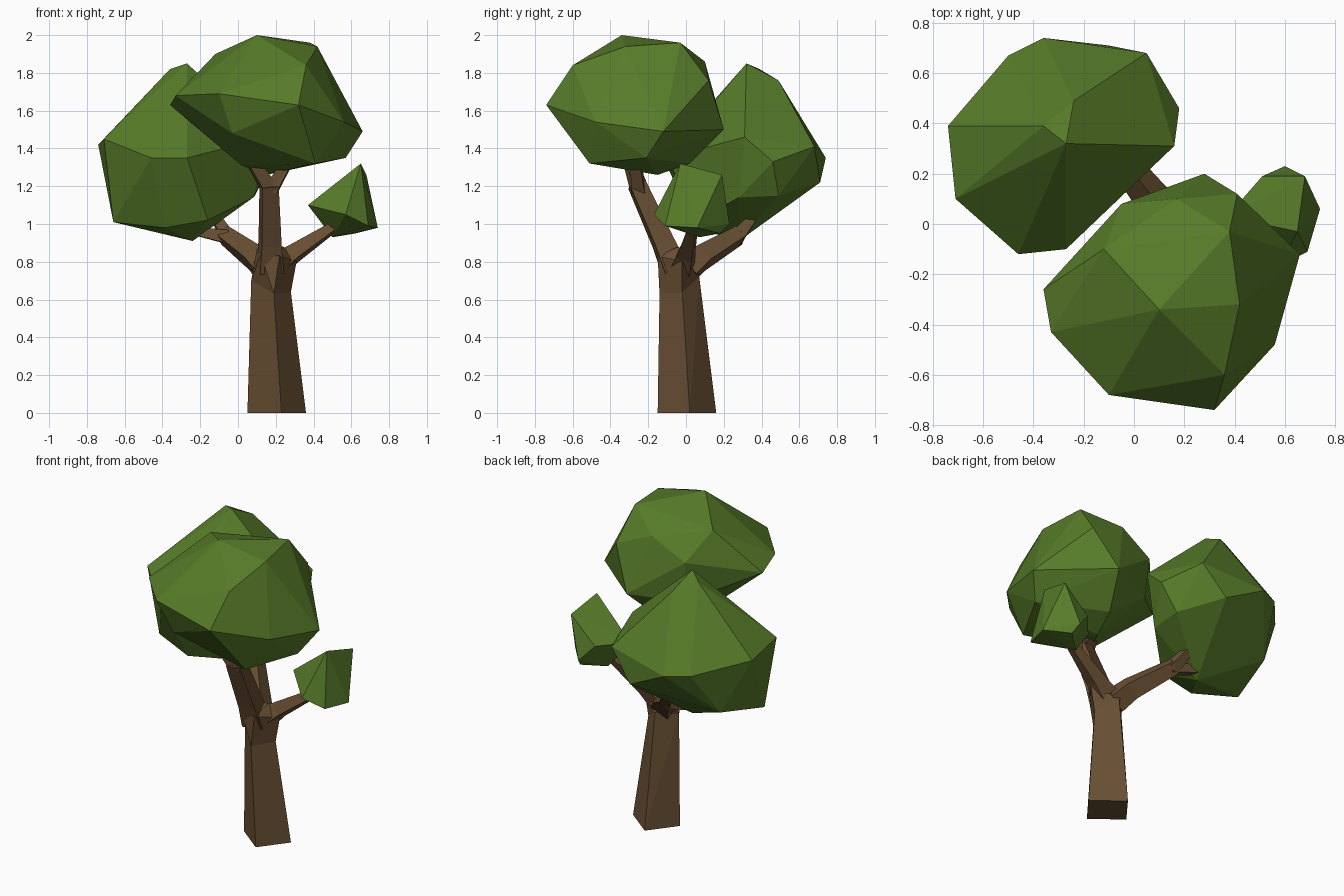
import bpy, bmesh, math
from mathutils import Vector


def material(name, rgb):
    m = bpy.data.materials.new(name)
    m.diffuse_color = (*rgb, 1)
    return m


LEAF = material("leaf_green", (0.095, 0.2, 0.022))
BARK = material("bark_brown", (0.14, 0.078, 0.033))


def finish(bm, name, mat):
    bmesh.ops.recalc_face_normals(bm, faces=bm.faces)
    me = bpy.data.meshes.new(name)
    bm.to_mesh(me)
    bm.free()
    me.materials.append(mat)
    bpy.context.collection.objects.link(bpy.data.objects.new(name, me))


def hull(name, pts, mat):
    """Faceted solid wrapped around a few corner points."""
    bm = bmesh.new()
    for p in pts:
        bm.verts.new(p)
    res = bmesh.ops.convex_hull(bm, input=bm.verts)
    loose = {g for g in res["geom_interior"] + res["geom_unused"]
             if isinstance(g, bmesh.types.BMVert)}
    bmesh.ops.delete(bm, geom=list(loose), context='VERTS')
    bmesh.ops.dissolve_limit(bm, angle_limit=math.radians(4),
                             verts=bm.verts, edges=bm.edges)
    finish(bm, name, mat)


def limb(name, path):
    """Four-sided tapering branch along (x, y, z, radius) stations."""
    bm = bmesh.new()
    pts = [Vector(p[:3]) for p in path]
    rings = []
    for i, p in enumerate(pts):
        t = (pts[min(i + 1, len(pts) - 1)] - pts[max(i - 1, 0)]).normalized()
        u = t.cross(Vector((0.35, -0.9, 0.25))).normalized()
        v = t.cross(u)
        r = path[i][3]
        rings.append([bm.verts.new(p + r * (math.cos(a) * u + math.sin(a) * v))
                      for a in (k * math.pi / 2 + 0.5 for k in range(4))])
    for a, b in zip(rings, rings[1:]):
        for k in range(4):
            bm.faces.new((a[k], a[(k + 1) % 4], b[(k + 1) % 4], b[k]))
    bm.faces.new(rings[0])
    bm.faces.new(rings[-1])
    finish(bm, name, BARK)


# Trunk and the crotch where the branches split
collar = [(0.19, -0.14, 0.63), (0.28, -0.02, 0.64), (0.17, 0.07, 0.72), (0.07, -0.03, 0.70)]
hull("trunk", [(0.23, -0.15, 0), (0.36, 0.02, 0), (0.18, 0.16, 0), (0.05, -0.01, 0)] + collar, BARK)
hull("crotch", collar + [(0.12, -0.14, 0.84), (0.22, -0.15, 0.83), (0.31, -0.02, 0.80),
                         (0.24, -0.04, 0.88), (0.10, -0.04, 0.87), (0.11, 0.05, 0.81)], BARK)

# Branches
limb("upper_branch", [(0.17, -0.06, 0.76, 0.09), (0.17, -0.12, 0.90, 0.075), (0.165, -0.26, 1.21, 0.062)])
limb("upper_twig_left", [(0.165, -0.25, 1.19, 0.055), (0.07, -0.30, 1.34, 0.04)])
limb("upper_twig_right", [(0.175, -0.25, 1.18, 0.05), (0.27, -0.27, 1.34, 0.035)])
limb("right_branch", [(0.21, -0.02, 0.78, 0.08), (0.29, 0.0, 0.84, 0.058), (0.53, 0.04, 1.0, 0.03)])
limb("back_branch", [(0.15, 0.0, 0.75, 0.085), (0.09, 0.08, 0.82, 0.075), (-0.07, 0.28, 0.94, 0.055)])
limb("back_twig_left", [(-0.05, 0.26, 0.93, 0.05), (-0.22, 0.30, 0.96, 0.03)])
limb("back_twig_right", [(-0.06, 0.27, 0.93, 0.05), (-0.12, 0.36, 1.04, 0.03)])

# Foliage clumps
hull("front_foliage", [
    (0.10, -0.34, 2.0), (0.42, -0.32, 1.94), (0.38, -0.03, 1.96), (-0.12, -0.10, 1.90),
    (0.41, 0.12, 1.76), (0.28, 0.20, 1.5), (-0.05, 0.08, 1.74), (0.17, 0.10, 1.86),
    (-0.36, -0.26, 1.63), (-0.33, -0.43, 1.68), (-0.10, -0.68, 1.69), (0.32, -0.74, 1.63),
    (0.36, -0.60, 1.84), (0.56, -0.48, 1.54), (0.66, -0.12, 1.49), (0.57, -0.21, 1.35),
    (0.41, -0.51, 1.32), (0.15, -0.15, 1.26), (0.02, -0.36, 1.31), (-0.03, -0.61, 1.48),
    (-0.25, -0.32, 1.54), (0.2, 0.02, 1.32), (-0.03, 0.06, 1.48)], LEAF)
hull("back_foliage", [
    (-0.27, 0.32, 1.85), (-0.36, 0.39, 1.82), (-0.24, 0.49, 1.76), (0.16, 0.31, 1.46),
    (0.18, 0.46, 1.33), (0.05, 0.68, 1.41), (-0.74, 0.39, 1.42), (-0.71, 0.10, 1.45),
    (-0.46, -0.12, 1.35), (-0.27, -0.10, 1.35), (-0.36, 0.74, 1.35), (-0.10, 0.71, 1.22),
    (-0.50, 0.67, 1.36), (-0.66, 0.15, 1.01), (-0.39, 0.05, 0.98), (-0.24, 0.28, 0.91),
    (0.09, 0.49, 1.15), (-0.58, 0.48, 1.08), (-0.16, 0.06, 1.02), (0.08, 0.28, 1.14)], LEAF)
hull("small_foliage", [
    (0.65, -0.03, 1.32), (0.68, 0.19, 1.26), (0.74, 0.06, 0.98), (0.69, -0.11, 0.99),
    (0.57, -0.17, 1.05), (0.37, 0.03, 1.10), (0.50, 0.07, 0.93), (0.60, 0.23, 1.0),
    (0.51, 0.19, 1.10), (0.62, 0.18, 0.95)], LEAF)
